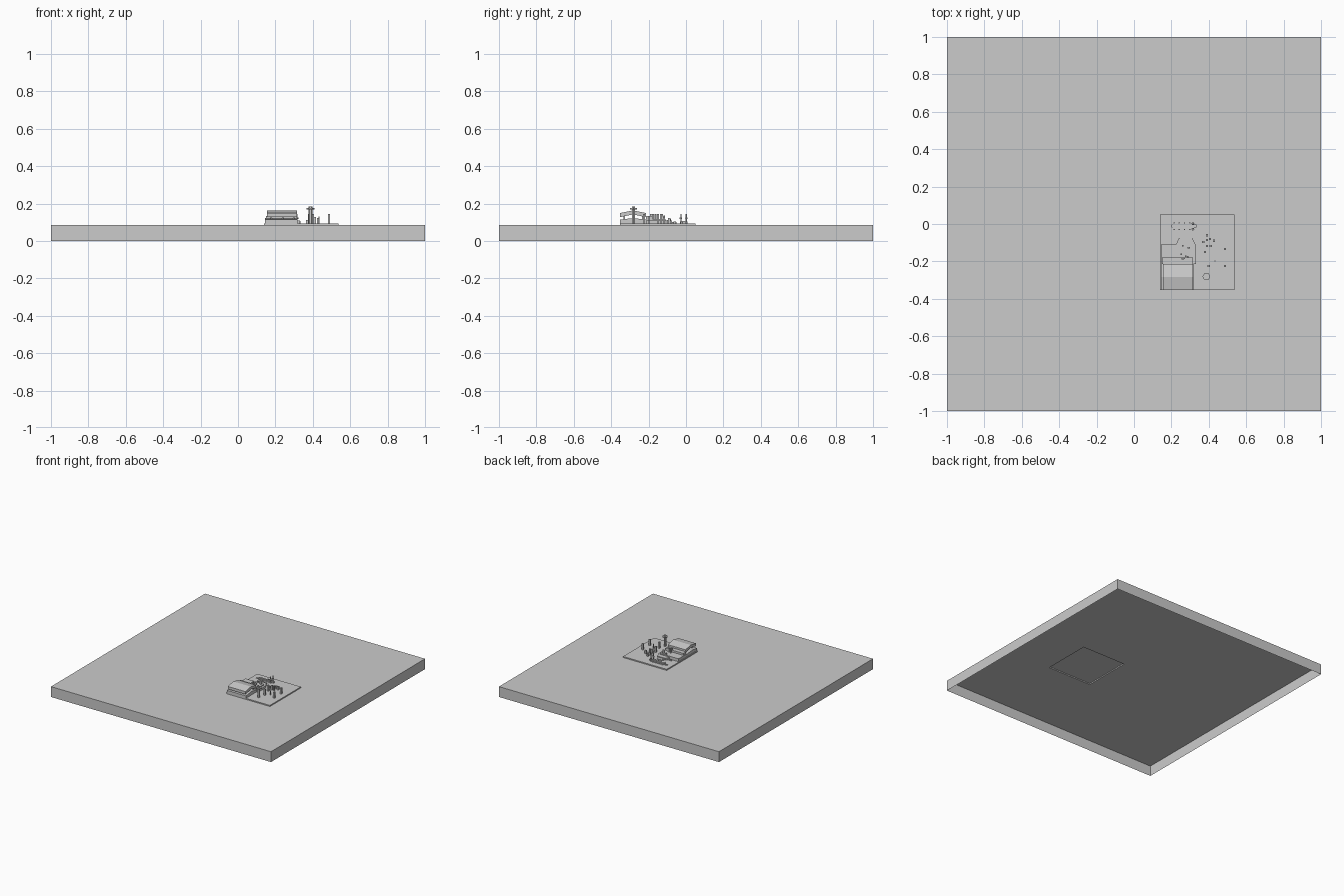
import bpy, bmesh, math, random

if "Cube" in bpy.data.objects:
    bpy.data.objects.remove(bpy.data.objects["Cube"])

TOP = 0.085      # height of the big slab
DECK = 0.094     # height of the small raised platform
X0, X1, Y0, Y1 = 0.14, 0.537, -0.352, 0.05


def finish(name, bm):
    me = bpy.data.meshes.new(name)
    bm.normal_update()
    bm.to_mesh(me)
    bm.free()
    ob = bpy.data.objects.new(name, me)
    bpy.context.collection.objects.link(ob)
    return ob


def ring(bm, pts, z):
    return [bm.verts.new((x, y, z)) for x, y in pts]


def skirt(bm, low, high):
    n = len(low)
    for i in range(n):
        j = (i + 1) % n
        bm.faces.new((low[i], low[j], high[j], high[i]))


def rect(x0, x1, y0, y1):
    return [(x0, y0), (x1, y0), (x1, y1), (x0, y1)]


def prism(name, pts, z0, z1, bottom=False):
    """Upright block from a plan outline, normally open underneath."""
    bm = bmesh.new()
    a, b = ring(bm, pts, z0), ring(bm, pts, z1)
    skirt(bm, a, b)
    bm.faces.new(b)
    if bottom:
        bm.faces.new(a[::-1])
    return finish(name, bm)


def extrude_x(name, profile, x0, x1):
    """Closed bar running along x from a (y, z) profile."""
    bm = bmesh.new()
    a = [bm.verts.new((x0, y, z)) for y, z in profile]
    b = [bm.verts.new((x1, y, z)) for y, z in profile]
    skirt(bm, a, b)
    bm.faces.new(a[::-1])
    bm.faces.new(b)
    bmesh.ops.recalc_face_normals(bm, faces=bm.faces)
    return finish(name, bm)


def ngon(x, y, r, n):
    return [(x + r * math.cos(math.tau * i / n), y + r * math.sin(math.tau * i / n))
            for i in range(n)]


# Big slab: open underneath, with an opening where the platform rises
bm = bmesh.new()
foot = ring(bm, rect(-1, 1, -1, 1), 0)
rim = ring(bm, rect(-1, 1, -1, 1), TOP)
hole = ring(bm, rect(X0, X1, Y0, Y1), TOP)
deck = ring(bm, rect(X0, X1, Y0, Y1), DECK)
skirt(bm, foot, rim)
skirt(bm, rim, hole)
skirt(bm, hole, deck)
bm.faces.new(deck)
finish("ground_slab", bm)

# Hall: lower body and folded roof with a gap between them
extrude_x("hall_body", [(-0.352, DECK), (-0.215, DECK), (-0.215, 0.114),
                        (-0.283, 0.122), (-0.352, 0.114)], 0.145, 0.318)
extrude_x("hall_roof", [(-0.354, 0.127), (-0.283, 0.142), (-0.215, 0.127),
                        (-0.215, 0.149), (-0.283, 0.163), (-0.354, 0.149)], 0.155, 0.316)
for i, x in enumerate((0.175, 0.235, 0.295)):
    for j, y in enumerate((-0.335, -0.235)):
        prism(f"hall_post_{i}_{j}", rect(x, x + 0.008, y, y + 0.008), 0.11, 0.135)

# Stepped annexes behind the hall
prism("annex_low", rect(0.145, 0.315, -0.215, -0.11), DECK, 0.118)
prism("annex_high", rect(0.15, 0.315, -0.215, -0.18), 0.118, 0.134)
prism("annex_side", [(0.315, -0.215), (0.332, -0.215), (0.332, -0.115),
                     (0.312, -0.075), (0.24, -0.075), (0.225, -0.11), (0.315, -0.11)],
      DECK, 0.11)
prism("annex_apse", [(0.245, -0.075), (0.31, -0.075), (0.298, -0.05), (0.258, -0.05)],
      DECK, 0.102)
prism("annex_spur", rect(0.195, 0.23, -0.097, -0.09), DECK, 0.102)

# Roof posts on the annex
random.seed(4)
for i in range(9):
    x, y = random.uniform(0.245, 0.295), random.uniform(-0.2, -0.115)
    prism(f"roof_post_{i}", rect(x, x + 0.009, y, y + 0.009), 0.118,
          0.145 if y < -0.13 else 0.135)

# Long low structure at the back with two masts
prism("rear_body", rect(0.205, 0.32, -0.026, 0.004), DECK, 0.1)
prism("rear_spine", rect(0.2, 0.335, -0.018, -0.004), DECK, 0.106)
for i in range(4):
    x = 0.21 + i * 0.028
    prism(f"rear_rib_{i}", rect(x, x + 0.008, -0.031, 0.008), DECK, 0.104)
for i, x in enumerate((0.177, 0.187)):
    prism(f"rear_step_{i}", rect(x, x + 0.004, -0.02, -0.003), DECK, 0.098)
for i, y in enumerate((-0.027, 0.002)):
    prism(f"rear_mast_{i}", ngon(0.315, y, 0.004, 6), DECK, 0.145)
    prism(f"rear_mast_cap_{i}", ngon(0.315, y, 0.008, 6), 0.118, 0.124, True)

# Scattered square pillars: x, y, top
pillars = [(0.39, -0.06, 0.104), (0.37, -0.096, 0.112), (0.39, -0.085, 0.116),
           (0.406, -0.08, 0.11), (0.428, -0.09, 0.122), (0.39, -0.118, 0.13),
           (0.41, -0.118, 0.128), (0.38, -0.15, 0.143), (0.487, -0.134, 0.144),
           (0.40, -0.225, 0.145), (0.487, -0.225, 0.144)]
for i, (x, y, z) in enumerate(pillars):
    prism(f"pillar_{i}", rect(x - .006, x + .006, y - .006, y + .006), DECK, z)
prism("thin_pillar", rect(0.43, 0.436, -0.201, -0.195), DECK, 0.13)

# Tall tower with a six-sided cap
prism("tower_shaft", ngon(0.387, -0.281, 0.01, 6), DECK, 0.183)
prism("tower_cap", ngon(0.387, -0.281, 0.021, 6), 0.167, 0.175, True)
